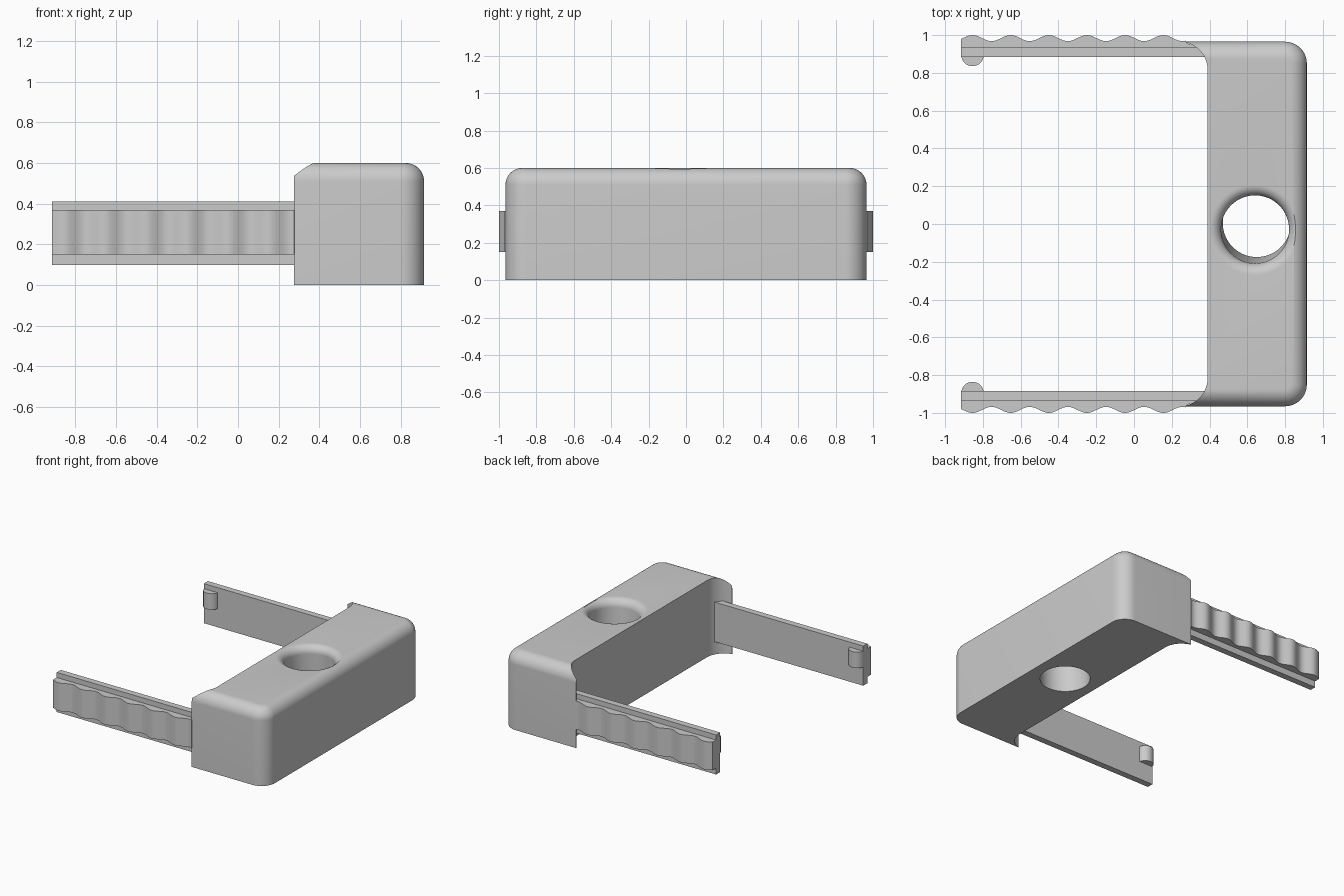
import bpy, bmesh, math
from mathutils import Vector

if "Cube" in bpy.data.objects:
    bpy.data.objects.remove(bpy.data.objects["Cube"], do_unlink=True)

grey = bpy.data.materials.new("plain grey")
grey.use_nodes = True
tone = (0.6, 0.6, 0.6, 1)
grey.diffuse_color = tone
grey.node_tree.nodes["Principled BSDF"].inputs["Base Color"].default_value = tone


def finish(name, bm):
    bmesh.ops.recalc_face_normals(bm, faces=bm.faces)
    mesh = bpy.data.meshes.new(name)
    bm.to_mesh(mesh)
    bm.free()
    mesh.materials.append(grey)
    obj = bpy.data.objects.new(name, mesh)
    bpy.context.collection.objects.link(obj)
    return obj


def activate(obj):
    bpy.ops.object.select_all(action='DESELECT')
    obj.select_set(True)
    bpy.context.view_layer.objects.active = obj


def smooth(obj):
    activate(obj)
    bpy.ops.object.shade_smooth_by_angle(angle=math.radians(30))


def box_bm(lo, hi):
    bm = bmesh.new()
    bmesh.ops.create_cube(bm, size=1)
    for v in bm.verts:
        v.co = Vector([a + (c + 0.5) * (b - a) for a, b, c in zip(lo, hi, v.co)])
    return bm


def round_edges(bm, test, radius, segments=12):
    edges = [e for e in bm.edges if test(*[v.co for v in e.verts])]
    bmesh.ops.bevel(bm, geom=edges, offset=radius, segments=segments,
                    profile=0.5, affect='EDGES')


def prism(name, outline, z0, z1):
    bm = bmesh.new()
    face = bm.faces.new([bm.verts.new((x, y, z0)) for x, y in outline])
    new = bmesh.ops.extrude_face_region(bm, geom=[face])["geom"]
    bmesh.ops.translate(bm, vec=(0, 0, z1 - z0),
                        verts=[g for g in new if isinstance(g, bmesh.types.BMVert)])
    return finish(name, bm)


def cut(target, cutter):
    mod = target.modifiers.new("cut", 'BOOLEAN')
    mod.operation = 'DIFFERENCE'
    mod.solver = 'EXACT'
    mod.object = cutter
    activate(target)
    bpy.ops.object.modifier_apply(modifier=mod.name)
    bpy.data.objects.remove(cutter, do_unlink=True)


# Main body: block rounded at the outer upright corners and around the top
LEFT, RIGHT, SIDE, TOP = 0.275, 0.915, 0.965, 0.6
bm = box_bm((LEFT, -SIDE, 0), (RIGHT, SIDE, TOP))
round_edges(bm, lambda a, b: min(a.x, b.x) > RIGHT - 0.01 and abs(a.z - b.z) > 0.1, 0.115)
round_edges(bm, lambda a, b: min(a.z, b.z) > TOP - 0.01 and max(a.x, b.x) > LEFT + 0.01, 0.09)
body = finish("body", bm)

# Inner pocket leaves thin curved wings at both ends of the body
bm = box_bm((-0.5, -SIDE, -0.2), (0.39, SIDE, 0.9))
round_edges(bm, lambda a, b: min(a.x, b.x) > 0.38 and abs(a.z - b.z) > 0.1, 0.15, 16)
cut(body, finish("pocket_cutter", bm))

# Slightly leaning hole with a rounded mouth
R, FLARE, SIDES = 0.18, 0.06, 64
profile = [(R, -0.1)]
for i in range(11):
    a = math.pi / 2 * i / 10
    profile.append((R + FLARE * (1 - math.cos(a)), TOP - FLARE + FLARE * math.sin(a)))
profile.append((R + FLARE, TOP + 0.1))
bm = bmesh.new()
rings = []
for r, z in profile:
    t = z / TOP
    cx, cy = 0.65 - 0.01 * t, 0.005 - 0.037 * t
    rings.append([bm.verts.new((cx + r * math.cos(math.tau * k / SIDES),
                                cy + r * math.sin(math.tau * k / SIDES), z))
                  for k in range(SIDES)])
for low, high in zip(rings, rings[1:]):
    for k in range(SIDES):
        n = (k + 1) % SIDES
        bm.faces.new((low[k], low[n], high[n], high[k]))
bm.faces.new(rings[0])
bm.faces.new(rings[-1])
cut(body, finish("hole_cutter", bm))
smooth(body)

# Arms: flat plate, wavy outer grip and a small round catch on the inside
END, STEPS = -0.915, 96
for side, label in ((-1, "right"), (1, "left")):
    finish(label + "_arm_plate",
           box_bm((END, min(side * 0.885, side * 0.935), 0.1),
                  (0.385, max(side * 0.885, side * 0.935), 0.41)))

    wave = []
    for i in range(STEPS + 1):
        x = END + (LEFT - END) * i / STEPS
        y = 0.984 + 0.016 * math.cos(math.tau * (x + 0.855) / 0.202)
        wave.append((x, side * y))
    wave += [(LEFT + 0.005, side * 0.955), (0.34, side * 0.95),
             (0.34, side * 0.93), (END, side * 0.93)]
    smooth(prism(label + "_arm_grip", wave, 0.15, 0.37))

    catch = [(-0.855 + 0.0595 * math.cos(math.tau * k / 40),
              side * (0.895 + 0.0595 * math.sin(math.tau * k / 40))) for k in range(40)]
    # Keep the catch from passing through the plate
    catch = [(x, side * min(abs(y), 0.92)) for x, y in catch]
    smooth(prism(label + "_arm_catch", catch, 0.245, 0.37))
